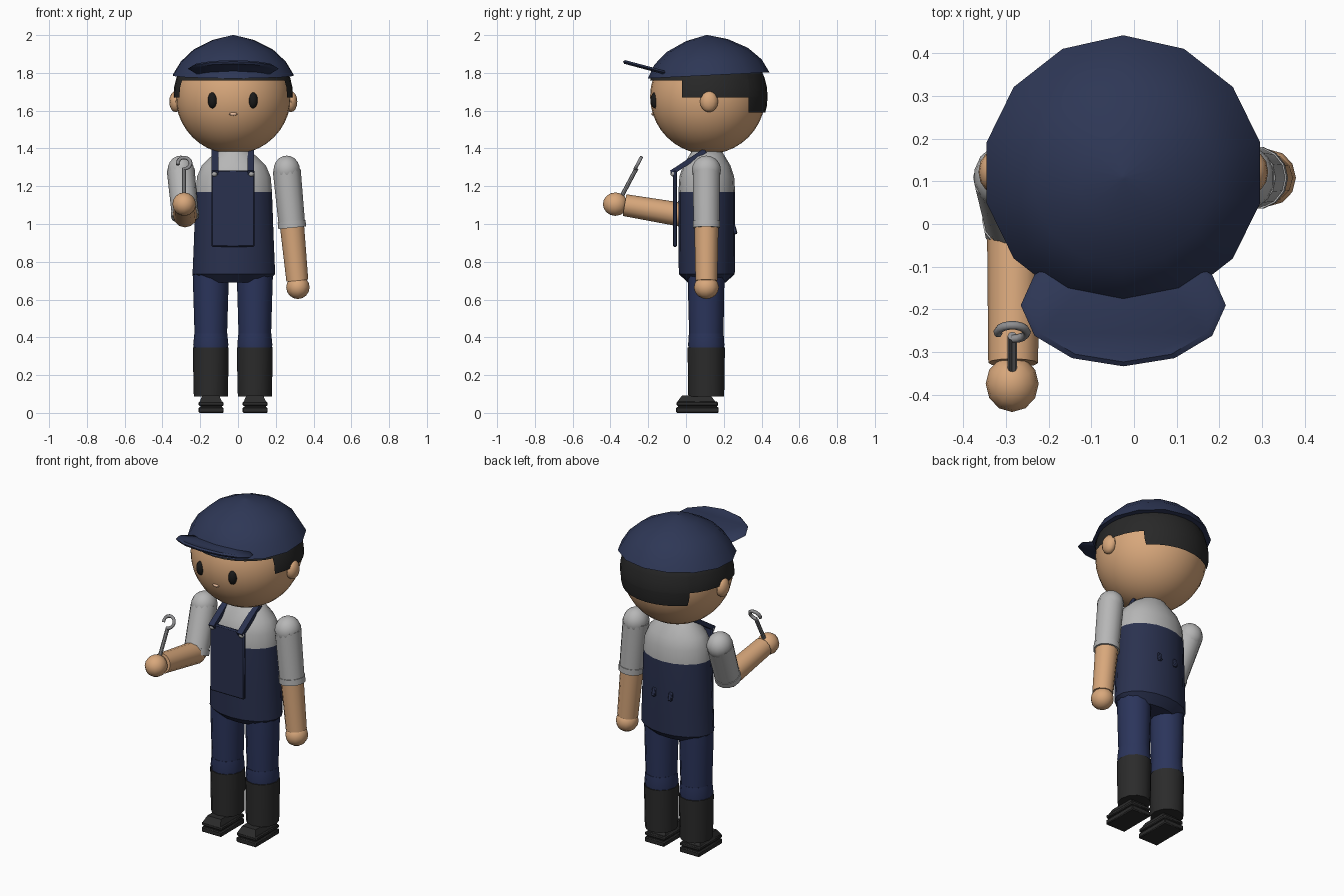
import bpy, bmesh, math
from mathutils import Vector, Matrix

if "Cube" in bpy.data.objects:
    bpy.data.objects.remove(bpy.data.objects["Cube"])

COLORS = {
    "skin": (0.69, 0.39, 0.20), "lip": (0.80, 0.50, 0.33), "cap_navy": (0.027, 0.038, 0.092),
    "overall_navy": (0.023, 0.031, 0.078), "trouser_blue": (0.024, 0.035, 0.105),
    "shirt_grey": (0.47, 0.47, 0.47), "hair_black": (0.021, 0.021, 0.021),
    "boot_black": (0.024, 0.024, 0.024), "metal": (0.27, 0.27, 0.28), "eye_black": (0.01, 0.01, 0.01),
}
MATS = {}
for key, rgb in COLORS.items():
    MATS[key] = bpy.data.materials.new(key)
    MATS[key].diffuse_color = (*rgb, 1)


def finish(name, bm, *mats):
    bmesh.ops.recalc_face_normals(bm, faces=bm.faces)
    me = bpy.data.meshes.new(name)
    bm.to_mesh(me)
    bm.free()
    ob = bpy.data.objects.new(name, me)
    bpy.context.collection.objects.link(ob)
    for m in mats:
        me.materials.append(MATS[m])
    return ob


def lathe(name, center, profile, mats, sides=12, phase=0.0, tilt=0.0, split=None):
    """Elliptical rings (z, rx, ry) joined bottom to top, capped at both ends."""
    bm = bmesh.new()
    rings = []
    for z, rx, ry in profile:
        rings.append([bm.verts.new((rx * math.cos(phase + 2 * math.pi * i / sides),
                                    ry * math.sin(phase + 2 * math.pi * i / sides), z))
                      for i in range(sides)])
    for a, b in zip(rings, rings[1:]):
        for i in range(sides):
            j = (i + 1) % sides
            bm.faces.new((a[i], a[j], b[j], b[i]))
    bm.faces.new(rings[0][::-1])
    bm.faces.new(rings[-1])
    if split is not None:
        for f in bm.faces:
            f.material_index = int(f.calc_center_median().z > split)
    bm.transform(Matrix.Translation(center) @ Matrix.Rotation(tilt, 4, 'X'))
    return finish(name, bm, *mats)


def ball(name, center, radii, mat, seg=16, rings=10):
    bm = bmesh.new()
    bmesh.ops.create_uvsphere(bm, u_segments=seg, v_segments=rings, radius=1)
    bm.transform(Matrix.Translation(center) @ Matrix.Diagonal((*radii, 1)))
    return finish(name, bm, mat)


def limb(name, a, b, r1, r2, mat, sides=12):
    a, b = Vector(a), Vector(b)
    bm = bmesh.new()
    bmesh.ops.create_cone(bm, cap_ends=True, segments=sides, radius1=r1, radius2=r2, depth=(b - a).length)
    bm.transform(Matrix.Translation((a + b) / 2) @ (b - a).to_track_quat('Z', 'Y').to_matrix().to_4x4())
    return finish(name, bm, mat)


def box(name, center, size, mat, rot=0.0, bevel=0.0, top=1.0):
    bm = bmesh.new()
    bmesh.ops.create_cube(bm, size=1)
    for v in bm.verts:
        if v.co.z > 0:
            v.co.x *= top
            v.co.y *= top
    bm.transform(Matrix.Translation(center) @ Matrix.Rotation(rot, 4, 'X') @ Matrix.Diagonal((*size, 1)))
    if bevel:
        bmesh.ops.bevel(bm, geom=bm.edges[:], offset=bevel, segments=1, affect='EDGES')
    return finish(name, bm, mat)


def cut_sphere(name, center, r, mat, planes, drop):
    """Sphere sliced along planes, with the faces chosen by drop removed."""
    bm = bmesh.new()
    bmesh.ops.create_uvsphere(bm, u_segments=32, v_segments=20, radius=r)
    bm.transform(Matrix.Translation(center))
    for co, no in planes:
        bmesh.ops.bisect_plane(bm, geom=bm.verts[:] + bm.edges[:] + bm.faces[:], plane_co=co, plane_no=no)
    bmesh.ops.delete(bm, geom=[f for f in bm.faces if drop(f.calc_center_median())], context='FACES')
    return finish(name, bm, mat)


CX, CY = -0.025, 0.115
UP, FWD = (0, 0, 1), (0, 1, 0)

# Head and hair shell
cut_sphere("head", (CX, CY, 1.675), 0.305, "skin", [((0, 0, 1.83), UP)], lambda c: c.z > 1.83)


def hairless(c):
    low = 1.76 if c.y < -0.02 else 1.67 if c.y < 0.33 else 1.59
    return c.z < low or c.z > 1.82


cut_sphere("hair", (CX, CY, 1.675), 0.317, "hair_black",
           [((0, 0, z), UP) for z in (1.59, 1.67, 1.76, 1.82)] + [((0, y, 0), FWD) for y in (-0.02, 0.33)],
           hairless)

# Face
for side, tag in ((-1, "right"), (1, "left")):
    ball(tag + "_eye", (-0.028 + side * 0.107, -0.162, 1.655), (0.025, 0.026, 0.043), "eye_black")
    ball(tag + "_ear", (CX + side * 0.305, 0.122, 1.648), (0.034, 0.048, 0.056), "skin", 12, 8)
ball("mouth", (CX, -0.174, 1.582), (0.022, 0.01, 0.009), "lip", 12, 6)

# Cap and visor
lathe("cap", (CX, 0.12, 1.787),
      [(0, 0.328, 0.322), (0.07, 0.285, 0.285), (0.135, 0.215, 0.215), (0.187, 0.11, 0.11), (0.213, 0.005, 0.005)],
      ["cap_navy"], sides=14, phase=math.pi / 2, tilt=0.05)
lathe("visor", (CX, -0.19, 1.822),
      [(-0.01, 0.225, 0.14), (0, 0.24, 0.148), (0.01, 0.225, 0.14)], ["cap_navy"], tilt=-0.26)

# Torso: overalls below, shirt above
lathe("torso", (-0.022, 0.11, 0),
      [(0.69, 0.175, 0.10), (0.735, 0.222, 0.148), (0.90, 0.215, 0.15), (1.17, 0.205, 0.15),
       (1.25, 0.198, 0.145), (1.31, 0.172, 0.125), (1.36, 0.12, 0.095), (1.385, 0.085, 0.08)],
      ["overall_navy", "shirt_grey"], sides=18, phase=math.pi / 2, split=1.17)
lathe("collar", (CX, 0.11, 0), [(1.34, 0.09, 0.09), (1.40, 0.08, 0.08)], ["shirt_grey"])

# Bib, straps, studs and back buttons
box("bib", (-0.027, -0.058, 1.082), (0.228, 0.022, 0.405), "overall_navy", bevel=0.006)
for side, tag in ((-1, "right"), (1, "left")):
    x = -0.027 + side * 0.094
    box(tag + "_strap", (x, 0.012, 1.33), (0.036, 0.215, 0.026), "overall_navy", rot=0.58)
    ball(tag + "_stud", (x + side * 0.004, -0.068, 1.268), (0.017, 0.015, 0.017), "shirt_grey", 10, 6)
    box(tag + "_back_button", (-0.022 + side * 0.055, 0.257, 0.97), (0.024, 0.02, 0.05), "overall_navy",
        rot=0.25, bevel=0.005)


# Arms
def arm(tag, shoulder, elbow, wrist, hand):
    shoulder, elbow, wrist = Vector(shoulder), Vector(elbow), Vector(wrist)
    d = (elbow - shoulder).normalized()
    ball(tag + "_shoulder", shoulder, (0.072, 0.077, 0.077), "shirt_grey", 14, 10)
    limb(tag + "_sleeve", shoulder, elbow, 0.074, 0.07, "shirt_grey", 14)
    limb(tag + "_cuff", elbow - d * 0.025, elbow + d * 0.01, 0.074, 0.074, "shirt_grey", 14)
    ball(tag + "_elbow", elbow, (0.06, 0.06, 0.06), "skin", 12, 8)
    limb(tag + "_forearm", elbow, wrist, 0.064, 0.058, "skin")
    ball(tag + "_hand", hand, (0.062, 0.066, 0.062), "skin", 12, 8)


arm("left", (0.258, 0.108, 1.285), (0.286, 0.108, 0.99), (0.314, 0.108, 0.70), (0.317, 0.108, 0.665))
arm("right", (-0.303, 0.11, 1.285), (-0.28, 0.0, 1.045), (-0.283, -0.325, 1.10), (-0.285, -0.374, 1.105))

# Wrench: rod and open ring
limb("wrench_rod", (-0.285, -0.355, 1.12), (-0.285, -0.262, 1.295), 0.011, 0.011, "metal", 8)
curve = bpy.data.curves.new("wrench_hook", 'CURVE')
curve.dimensions = '3D'
curve.bevel_depth = 0.010
curve.bevel_resolution = 1
curve.use_fill_caps = True
sp = curve.splines.new('POLY')
sp.points.add(12)
for i, p in enumerate(sp.points):
    a = math.radians(-90 + i * 285 / 12)
    u, v = 0.034 * math.cos(a), 0.034 * math.sin(a)
    p.co = (-0.285 + u, -0.253 + v * 0.47, 1.322 + v * 0.88, 1)
curve.materials.append(MATS["metal"])
hook = bpy.data.objects.new("wrench_hook", curve)
bpy.context.collection.objects.link(hook)

# Legs, boots and layered shoes
for x, tag in ((-0.144, "right"), (0.089, "left")):
    lathe(tag + "_trouser_leg", (x, 0.107, 0), [(0.41, 0.086, 0.09), (0.58, 0.091, 0.095), (0.74, 0.096, 0.096)],
          ["trouser_blue"])
    lathe(tag + "_trouser_cuff", (x, 0.107, 0), [(0.33, 0.088, 0.092), (0.36, 0.093, 0.096), (0.42, 0.087, 0.092)],
          ["trouser_blue"])
    lathe(tag + "_boot", (x, 0.107, 0), [(0.088, 0.09, 0.095), (0.22, 0.093, 0.097), (0.345, 0.095, 0.099)],
          ["boot_black"])
    box(tag + "_sole", (x + 0.002, 0.06, 0.015), (0.132, 0.226, 0.03), "boot_black", bevel=0.005)
    box(tag + "_welt", (x + 0.002, 0.06, 0.034), (0.112, 0.206, 0.012), "boot_black")
    box(tag + "_shoe", (x + 0.002, 0.06, 0.048), (0.132, 0.22, 0.022), "boot_black", bevel=0.005)
    box(tag + "_shoe_top", (x, 0.055, 0.074), (0.12, 0.205, 0.034), "boot_black", top=0.75)

# Smooth shading with sharp edges kept
for ob in bpy.context.scene.objects:
    if ob.type == 'MESH':
        ob.select_set(True)
        bpy.context.view_layer.objects.active = ob
bpy.ops.object.shade_smooth_by_angle(angle=math.radians(40))

for m in bpy.data.materials:
    if m.users and not m.is_grease_pencil:
        m.use_nodes = True
        m.node_tree.nodes["Principled BSDF"].inputs["Base Color"].default_value = m.diffuse_color
